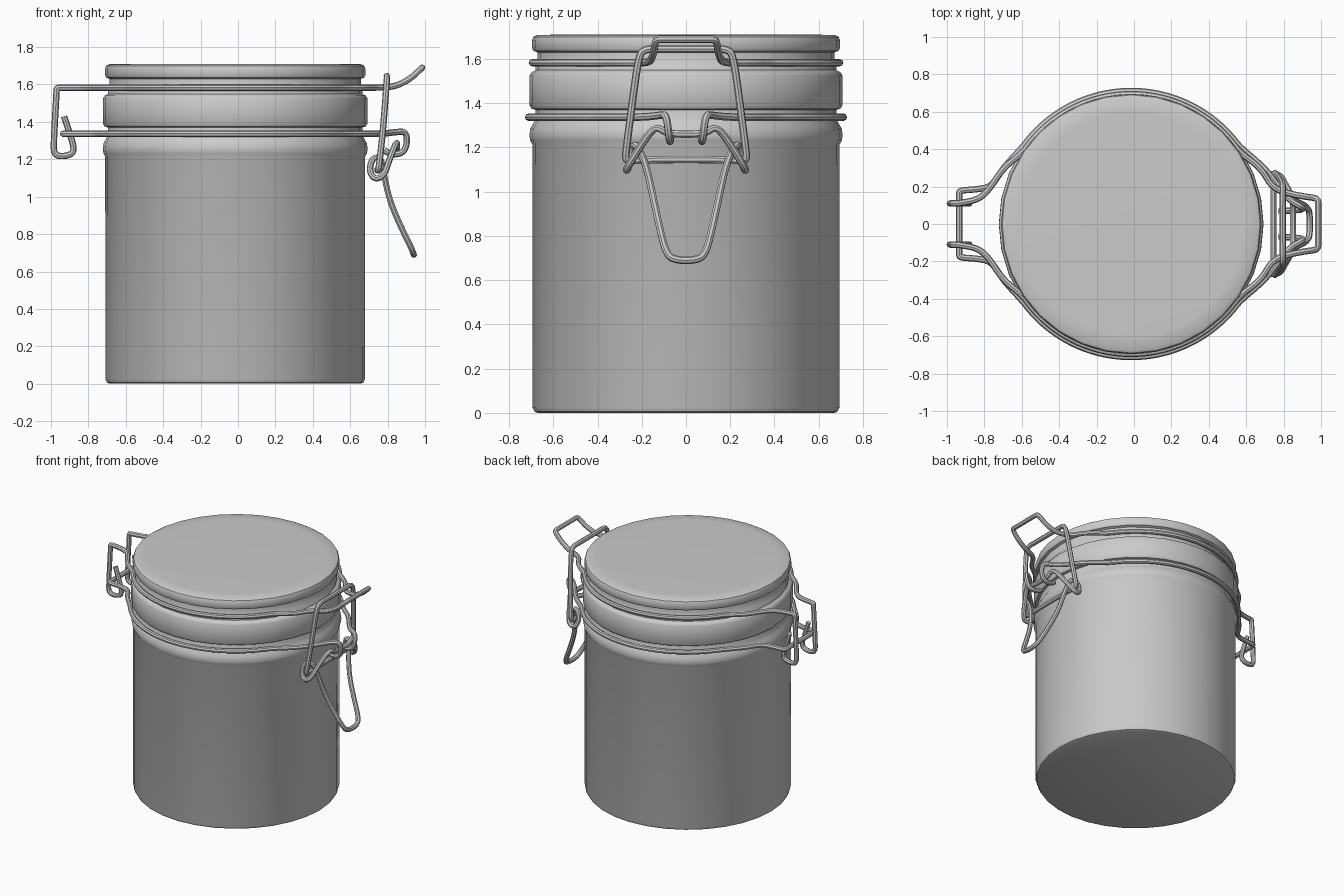
import bpy, bmesh, math

if "Cube" in bpy.data.objects:
    bpy.data.objects.remove(bpy.data.objects["Cube"], do_unlink=True)

grey = bpy.data.materials.new("light_grey")
grey.use_nodes = True
colour = (0.6, 0.6, 0.6, 1)
grey.diffuse_color = colour
grey.node_tree.nodes["Principled BSDF"].inputs["Base Color"].default_value = colour

CX = -0.015      # axis of the jar
SIDES = 32
WIRE = 0.017


def add_mesh(name, mesh):
    obj = bpy.data.objects.new(name, mesh)
    bpy.context.collection.objects.link(obj)
    mesh.materials.clear()
    mesh.materials.append(grey)
    bpy.ops.object.select_all(action="DESELECT")
    obj.select_set(True)
    bpy.context.view_layer.objects.active = obj
    bpy.ops.object.shade_smooth_by_angle(angle=math.radians(40))
    return obj


def lathe(name, profile):
    """Turn a (radius, z) profile around the jar axis and cap both ends."""
    bm = bmesh.new()
    rings = []
    for r, z in profile:
        rings.append([bm.verts.new((CX + r * math.cos(a), r * math.sin(a), z))
                      for a in (math.tau * i / SIDES for i in range(SIDES))])
    for low, high in zip(rings, rings[1:]):
        for i in range(SIDES):
            j = (i + 1) % SIDES
            bm.faces.new((low[i], low[j], high[j], high[i]))
    bm.faces.new(rings[0][::-1])
    bm.faces.new(rings[-1])
    mesh = bpy.data.meshes.new(name)
    bm.to_mesh(mesh)
    bm.free()
    return add_mesh(name, mesh)


def wire(name, half, closed=False):
    """Bent round wire: half of the path, then its mirror image across y."""
    path = half + [(x, -y, z) for x, y, z in reversed(half)]
    curve = bpy.data.curves.new(name + "_path", "CURVE")
    curve.dimensions = "3D"
    curve.bevel_depth = WIRE
    curve.bevel_resolution = 2
    curve.use_fill_caps = True
    spline = curve.splines.new("NURBS")
    spline.points.add(len(path) - 1)
    for point, co in zip(spline.points, path):
        point.co = (*co, 1)
    spline.order_u = 3
    spline.resolution_u = 4
    spline.use_endpoint_u = not closed
    spline.use_cyclic_u = closed
    temp = bpy.data.objects.new(name + "_path", curve)
    bpy.context.collection.objects.link(temp)
    graph = bpy.context.evaluated_depsgraph_get()
    mesh = bpy.data.meshes.new_from_object(temp.evaluated_get(graph))
    bpy.data.objects.remove(temp, do_unlink=True)
    mesh.name = name
    return add_mesh(name, mesh)


def arc(radius, z, start, end, steps=20):
    """Half ring that follows the jar wall."""
    angles = [math.radians(start + (end - start) * i / steps) for i in range(steps + 1)]
    return [(CX + radius * math.cos(a), radius * math.sin(a), z) for a in angles]


# Jar body with shoulder bead and neck
lathe("jar_body", [
    (0.67, 0), (0.685, 0.006), (0.694, 0.025), (0.695, 1.215), (0.704, 1.23),
    (0.708, 1.255), (0.704, 1.285), (0.69, 1.31), (0.68, 1.33), (0.68, 1.4)])

# Wide collar and lid
lathe("collar", [
    (0.68, 1.37), (0.698, 1.375), (0.707, 1.39), (0.707, 1.525),
    (0.698, 1.54), (0.68, 1.55)])
lathe("lid", [
    (0.68, 1.53), (0.68, 1.565), (0.672, 1.575), (0.672, 1.63), (0.69, 1.637),
    (0.696, 1.65), (0.696, 1.685), (0.69, 1.7), (0.675, 1.708), (0.6, 1.71)])

# Lid wire: open hooks at the hinge, raised loop at the latch
UP = 1.583
wire("lid_wire",
     [(-0.93, 0.11, 1.43), (-0.9, 0.11, 1.34), (-0.87, 0.11, 1.24), (-0.92, 0.11, 1.215),
      (-0.985, 0.11, 1.22), (-0.985, 0.11, 1.3), (-0.97, 0.11, 1.56), (-0.97, 0.11, UP),
      (-0.94, 0.11, UP), (-0.83, 0.13, UP), (-0.77, 0.19, UP), (-0.7, 0.3, UP)]
     + arc(0.695, UP, 147, 33)
     + [(0.68, 0.3, UP), (0.74, 0.19, UP), (0.84, 0.16, UP + 0.005),
        (0.92, 0.145, 1.63), (0.965, 0.14, 1.672), (0.985, 0.13, 1.69), (0.985, 0.1, 1.69)])

# Neck wire: crossbar at the hinge, small eyes at the latch
LOW = 1.337
wire("neck_wire",
     [(0.78, 0.07, 1.25), (0.81, 0.07, 1.225), (0.88, 0.075, 1.23), (0.905, 0.08, 1.28),
      (0.9, 0.09, 1.35), (0.84, 0.12, 1.345), (0.78, 0.19, LOW), (0.7, 0.3, LOW)]
     + arc(0.712, LOW, 35, 145)
     + [(-0.7, 0.3, LOW), (-0.76, 0.2, LOW), (-0.84, 0.185, LOW), (-0.925, 0.18, LOW),
        (-0.935, 0.17, LOW), (-0.935, 0.14, LOW)])

# Upright latch loop that catches the lid wire
wire("latch_loop",
     [(0.795, 0.12, 1.645), (0.797, 0.19, 1.645), (0.795, 0.215, 1.61),
      (0.775, 0.25, 1.35), (0.757, 0.27, 1.19), (0.75, 0.275, 1.14), (0.745, 0.23, 1.14),
      (0.745, 0.12, 1.145)], closed=True)

# Lever handle, coiled round the latch loop and hung from the neck eyes
wire("lever_handle",
     [(0.94, 0.05, 0.69), (0.93, 0.09, 0.72), (0.87, 0.12, 0.84), (0.81, 0.15, 0.98),
      (0.78, 0.18, 1.12), (0.765, 0.22, 1.21), (0.72, 0.24, 1.21), (0.7, 0.25, 1.14),
      (0.73, 0.27, 1.09), (0.78, 0.265, 1.11), (0.81, 0.21, 1.2), (0.85, 0.14, 1.3),
      (0.85, 0.09, 1.265), (0.85, 0.04, 1.26)], closed=True)
